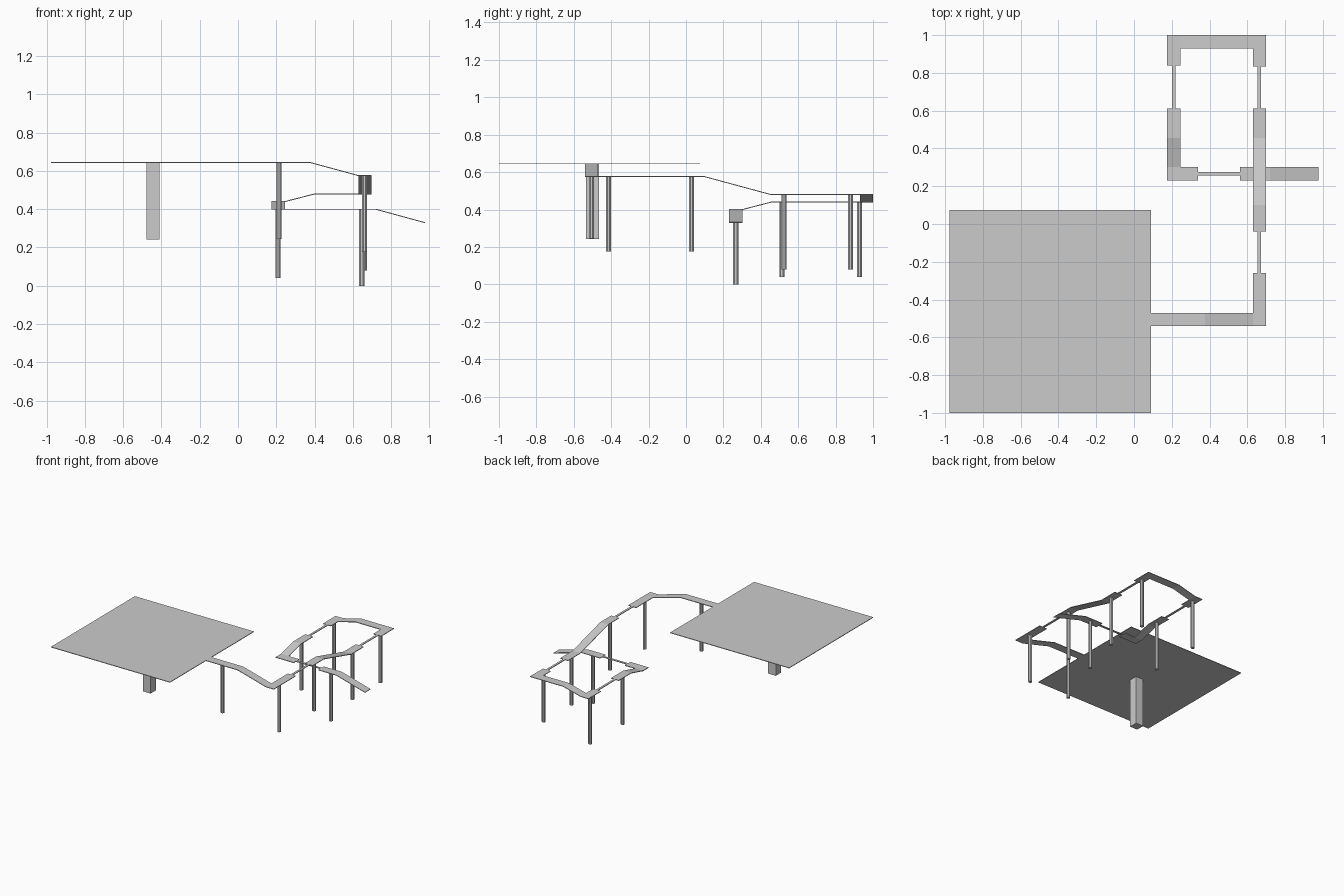
import bpy, bmesh
from math import pi
from mathutils import Vector

if "Cube" in bpy.data.objects:
    bpy.data.objects.remove(bpy.data.objects["Cube"])

T = 0.005   # plank thickness
W = 0.07    # walkway width
B = 0.018   # narrow beam width


def finish(bm, name):
    bmesh.ops.recalc_face_normals(bm, faces=bm.faces)
    me = bpy.data.meshes.new(name)
    bm.to_mesh(me)
    bm.free()
    ob = bpy.data.objects.new(name, me)
    bpy.context.collection.objects.link(ob)
    return ob


def run(name, axis, centre, profile, width=W):
    """Thin deck following (distance, height) points along x or y."""
    bm = bmesh.new()
    outline = list(profile) + [(d, z - T) for d, z in reversed(profile)]
    side = centre - width / 2
    pts = [(d, side, z) if axis == 'x' else (side, d, z) for d, z in outline]
    face = bm.faces.new([bm.verts.new(p) for p in pts])
    ext = bmesh.ops.extrude_face_region(bm, geom=[face])
    move = Vector((0, width, 0) if axis == 'x' else (width, 0, 0))
    bmesh.ops.translate(bm, vec=move,
                        verts=[v for v in ext['geom'] if isinstance(v, bmesh.types.BMVert)])
    return finish(bm, name)


def post(name, x, y, top, radius=0.0145, sides=8, turn=pi / 8, length=0.4):
    bpy.ops.mesh.primitive_cylinder_add(vertices=sides, radius=radius, depth=length,
                                        location=(x, y, top - length / 2), rotation=(0, 0, turn))
    bpy.context.object.name = name


# Levels of the descending course
A, L1, L2, L3, L4, END = 0.647, 0.578, 0.482, 0.442, 0.402, 0.332
XR, XL, YF, YM, YB = 0.664, 0.21, -0.505, 0.266, 0.965

# Start platform and its square column
run("start_platform", 'x', -0.4625, [(-0.978, A), (0.09, A)], 1.075)
post("platform_column", -0.445, -0.5, A - T, 0.0485, 4, pi / 4)

# Walkways, in order of descent
run("front_ramp", 'x', YF, [(0.09, A), (0.375, A), (0.629, L1)])
run("front_landing", 'y', XR, [(-0.54, L1), (-0.26, L1)])
run("right_ramp", 'y', XR, [(-0.04, L1), (0.10, L1), (0.455, L2), (0.612, L2)])
run("right_landing", 'y', XR, [(0.835, L2), (1.0, L2)])
run("back_ramp", 'x', YB, [(0.245, L3), (0.40, L2), (0.629, L2)])
run("back_landing", 'y', XL, [(0.84, L3), (1.0, L3)])
run("left_ramp", 'y', XL, [(0.231, L4), (0.301, L4), (0.455, L3), (0.612, L3)])
run("left_landing", 'x', YM, [(0.245, L4), (0.338, L4)])
run("exit_ramp", 'x', YM, [(0.56, L4), (0.72, L4), (0.977, END)])

# Narrow balance beams bridging the gaps
run("beam_front", 'y', XR, [(-0.26, L1), (-0.04, L1)], B)
run("beam_right", 'y', XR, [(0.612, L2), (0.835, L2)], B)
run("beam_left", 'y', XL, [(0.612, L3), (0.84, L3)], B)
run("beam_middle", 'x', YM, [(0.338, L4), (0.56, L4)], B)

# Support posts
for i, (x, y, z) in enumerate([(0.215, YF, A), (XR - .003, -0.415, L1), (XR - .003, 0.03, L1),
                               (XR - .003, 0.523, L2), (XR - .003, 0.88, L2),
                               (XL, 0.928, L3), (XL, 0.512, L3), (0.647, YM, L4)]):
    post(f"support_post_{i + 1}", x, y, z - T / 2)
